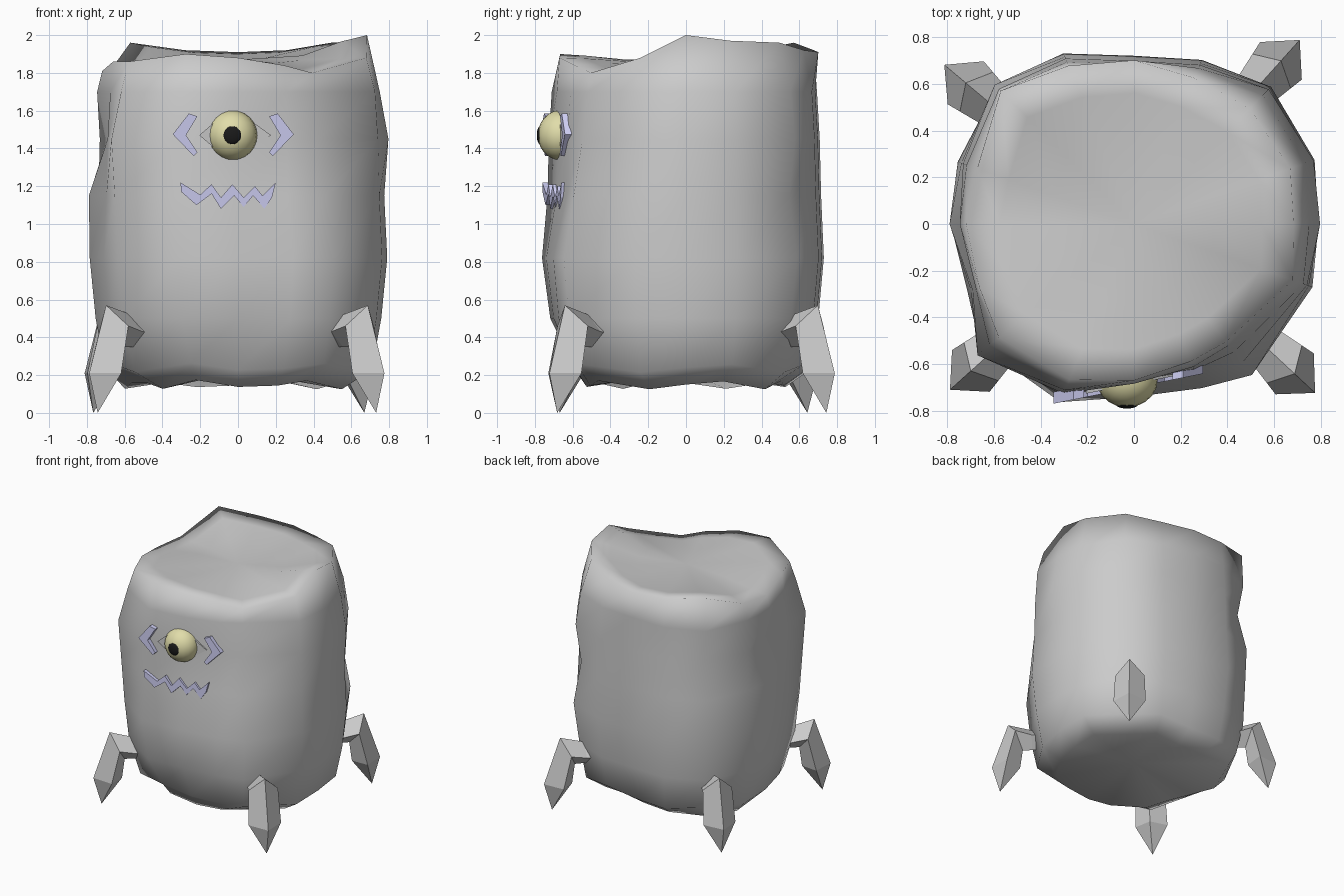
import bpy, bmesh
from math import sin, cos, pi, radians
from mathutils import Matrix

if "Cube" in bpy.data.objects:
    bpy.data.objects.remove(bpy.data.objects["Cube"])


def material(name, rgb):
    m = bpy.data.materials.new(name)
    m.diffuse_color = (*rgb, 1)
    m.use_nodes = True
    m.node_tree.nodes["Principled BSDF"].inputs["Base Color"].default_value = m.diffuse_color
    return m


def finish(bm, name, mat=None, smooth=None):
    bmesh.ops.recalc_face_normals(bm, faces=bm.faces)
    me = bpy.data.meshes.new(name)
    bm.to_mesh(me)
    bm.free()
    ob = bpy.data.objects.new(name, me)
    bpy.context.collection.objects.link(ob)
    if mat:
        me.materials.append(mat)
    if smooth:
        bpy.ops.object.select_all(action='DESELECT')
        ob.select_set(True)
        bpy.context.view_layer.objects.active = ob
        bpy.ops.object.shade_smooth_by_angle(angle=radians(smooth))
    return ob


def bridge(bm, a, b):
    n = len(a)
    for i in range(n):
        bm.faces.new((a[i], a[(i + 1) % n], b[(i + 1) % n], b[i]))


def fan(bm, ring, tip):
    v = bm.verts.new(tip)
    for i in range(len(ring)):
        bm.faces.new((ring[i], ring[(i + 1) % len(ring)], v))


purple = material("purple", (0.62, 0.62, 0.90))
yellow = material("yellow", (0.75, 0.72, 0.40))
black = material("black", (0.01, 0.01, 0.01))

# Body: lumpy barrel, one radius per direction (counter-clockwise from +x)
outline = [.79, .82, .82, .76, .72, .79, .85, .80,
           .785, .77, .86, .81, .73, .76, .82, .81]
rim_z = [2.0, 1.97, 1.96, 1.92, 1.91, 1.92, 1.96, 1.82,
         1.81, 1.86, 1.86, 1.90, 1.88, 1.84, 1.80, 1.88]
turn = {10: -5, 14: -7, 15: 3, 1: -3, 7: 3}  # columns moved sideways, degrees
levels = [(.15, .72), (.24, .90), (.50, .96), (.82, 1.0),
          (1.15, .98), (1.45, .97), (1.70, .95), (None, .89)]
# dents and bumps: (level, column) -> radius change
dents = {(5, 8): -.07, (4, 8): .02, (5, 0): .03, (5, 1): .02, (7, 9): .03,
         (7, 8): .02, (7, 0): -.02,
         (5, 2): .02, (3, 2): .01, (7, 2): -.03, (7, 1): -.02, (4, 2): -.03,
         (5, 6): -.05, (4, 6): .01, (3, 6): -.02, (6, 6): .01, (7, 6): .05,
         (5, 10): .04, (4, 10): .01, (3, 10): -.03, (2, 10): -.03,
         (6, 10): -.01, (7, 10): -.01, (7, 4): .06, (7, 5): .03,
         (0, 10): -.10, (1, 10): -.06, (0, 9): -.03, (0, 6): .10, (0, 7): .06,
         (1, 11): -.08, (1, 12): -.07, (1, 13): -.05, (3, 11): .015, (3, 12): .01,
         (4, 12): -.03, (5, 12): -.03, (6, 12): -.01, (7, 12): .02,
         (4, 13): -.06, (5, 13): -.06, (6, 13): -.06, (7, 13): -.04,
         (4, 14): -.05, (5, 14): -.10, (6, 14): -.12, (7, 14): -.09}
bm = bmesh.new()
rings = []
for k, (z, s) in enumerate(levels):
    ring = []
    for i, r in enumerate(outline):
        a = i * pi / 8 + radians(turn.get(i, 0))
        r = r * s + dents.get((k, i), 0)
        h = rim_z[i] if z is None else z
        if k < 2:
            h += .025 * sin(i * 2.4)
        ring.append(bm.verts.new((r * cos(a), r * sin(a), h)))
    rings.append(ring)
# gently sunken top
for s, sink in ((.8, .25), (.5, .8)):
    rings.append([bm.verts.new((v.co.x * s, v.co.y * s, v.co.z + (1.865 - v.co.z) * sink))
                  for v in rings[7]])
for a, b in zip(rings, rings[1:]):
    bridge(bm, a, b)
fan(bm, rings[-1], (0, 0, 1.87))
fan(bm, rings[0], (0, 0, .22))
finish(bm, "body", smooth=110)

# Claw legs: diamond sections as (outer r, z), (inner r, z), (side r, z), half width
sections = [((.58, .50), (.58, .35), (.58, .42), .08),
            ((.76, .52), (.76, .35), (.76, .43), .09),
            ((.94, .57), (.83, .35), (.88, .46), .11),
            ((1.06, .21), (.85, .20), (.94, .21), .12)]
for name, angle in (("front_left_leg", 222), ("front_right_leg", 317),
                    ("back_right_leg", 48), ("back_left_leg", 140)):
    bm = bmesh.new()
    loops = [[bm.verts.new(p) for p in ((o[0], 0, o[1]), (c[0], w, c[1]),
                                        (n[0], 0, n[1]), (c[0], -w, c[1]))]
             for o, n, c, w in sections]
    for a, b in zip(loops, loops[1:]):
        bridge(bm, a, b)
    bm.faces.new(loops[0])
    fan(bm, loops[-1], (1.0, 0, 0))
    bm.transform(Matrix.Rotation(radians(angle), 4, 'Z'))
    finish(bm, name)


# Face plates follow the slightly turned front of the body
def plate(name, pts, mat=None, front=-.70, depth=.05):
    bm = bmesh.new()
    a, b = [[bm.verts.new((x, front + d + .2 * x, z)) for x, z in pts] for d in (0, depth)]
    bm.faces.new(a)
    bm.faces.new(b[::-1])
    bridge(bm, a, b)
    finish(bm, name, mat)


bracket = [(-.26, 1.585), (-.215, 1.57), (-.275, 1.47),
           (-.215, 1.38), (-.235, 1.36), (-.345, 1.475)]
plate("left_eye_mark", bracket, purple)
plate("right_eye_mark", [(-.05 - x, z) for x, z in bracket], purple)
plate("mouth", [(-.305, 1.22), (-.20, 1.155), (-.14, 1.21), (-.09, 1.14), (-.03, 1.21),
                (.03, 1.14), (.09, 1.20), (.13, 1.15), (.20, 1.22), (.18, 1.14),
                (.14, 1.08), (.08, 1.15), (.03, 1.09), (-.02, 1.15), (-.09, 1.08),
                (-.14, 1.16), (-.22, 1.10), (-.30, 1.17)], purple)
plate("eye_socket", [(-.205, 1.47), (-.10, 1.56), (.05, 1.56),
                     (.175, 1.47), (.05, 1.38), (-.10, 1.38)], front=-.685)


# Eye and pupil
def ball(name, loc, size, mat):
    bm = bmesh.new()
    bmesh.ops.create_uvsphere(bm, u_segments=20, v_segments=12, radius=1)
    bm.transform(Matrix.Translation(loc) @ Matrix.Diagonal((*size, 1)))
    finish(bm, name, mat, smooth=40)


ball("eye", (-.03, -.665, 1.47), (.132, .12, .132), yellow)
ball("pupil", (-.03, -.772, 1.47), (.048, .018, .048), black)
